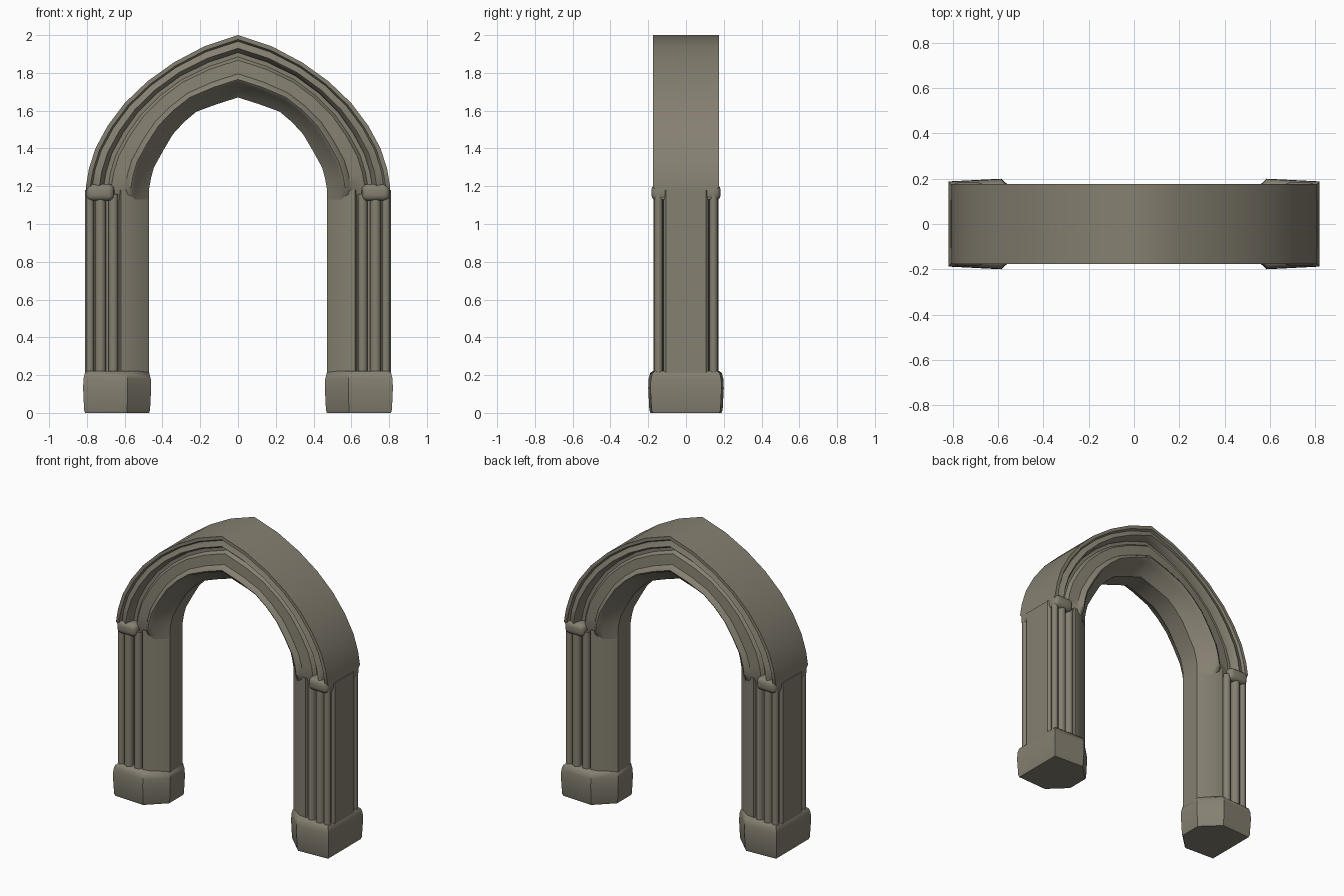
import bpy
import bmesh
from math import radians

old = bpy.data.objects.get("Cube")
if old:
    bpy.data.objects.remove(old, do_unlink=True)

stone = bpy.data.materials.new("weathered stone")
stone.use_nodes = True
COLOUR = (0.235, 0.215, 0.165, 1)
stone.diffuse_color = COLOUR
bsdf = stone.node_tree.nodes["Principled BSDF"]
bsdf.inputs["Base Color"].default_value = COLOUR
bsdf.inputs["Roughness"].default_value = 0.9


def finish(name, bm, mirror_y=False, bevel=0.0, angle=35):
    """Turn a bmesh into a smooth stone object mirrored to the other side."""
    bmesh.ops.recalc_face_normals(bm, faces=bm.faces)
    mesh = bpy.data.meshes.new(name)
    bm.to_mesh(mesh)
    bm.free()
    obj = bpy.data.objects.new(name, mesh)
    bpy.context.collection.objects.link(obj)
    mesh.materials.append(stone)
    bpy.ops.object.select_all(action="DESELECT")
    obj.select_set(True)
    bpy.context.view_layer.objects.active = obj
    bpy.ops.object.shade_smooth_by_angle(angle=radians(angle))
    if bevel:
        mod = obj.modifiers.new("Soft edges", "BEVEL")
        mod.width, mod.segments = bevel, 3
    mod = obj.modifiers.new("Mirror", "MIRROR")
    mod.use_axis = (True, mirror_y, False)
    return obj


def loft(rings, cap_end=True):
    """Skin a list of closed rings of points."""
    bm = bmesh.new()
    loops = [[bm.verts.new(p) for p in ring] for ring in rings]
    n = len(loops[0])
    for a, b in zip(loops, loops[1:]):
        for i in range(n):
            j = (i + 1) % n
            bm.faces.new((a[i], a[j], b[j], b[i]))
    bm.faces.new(loops[0])
    if cap_end:
        bm.faces.new(loops[-1])
    return bm


def both_sides(half):
    """Close a front half-section by reflecting it to the back."""
    return [(u, -v) for u, v in half] + [(u, v) for u, v in reversed(half)]


# Moulded arch: section runs from inner edge (0) to outer edge (1)
moulding = both_sides([
    (0, .07), (.22, .14), (.25, .165), (.29, .175), (.34, .165), (.38, .148),
    (.60, .142), (.65, .12), (.72, .12), (.745, .155), (.79, .175),
    (.85, .165), (.90, .16), (.93, .176), (1, .176)])
inner = [(.47, 1.13), (.47, 1.19), (.46, 1.245), (.445, 1.30), (.395, 1.39),
         (.345, 1.475), (.285, 1.54), (.22, 1.595), (.11, 1.635), (0, 1.67)]
outer = [(.80, 1.13), (.805, 1.2), (.79, 1.29), (.755, 1.4), (.69, 1.52),
         (.60, 1.64), (.48, 1.755), (.34, 1.855), (.18, 1.94), (0, 2)]
rings = []
for k, ((xi, zi), (xo, zo)) in enumerate(zip(inner, outer)):
    limit = .13 if k == 0 else 1
    rings.append([(xi + (xo - xi) * t, max(-limit, min(limit, y)),
                   zi + (zo - zi) * t) for t, y in moulding])
finish("pointed_arch", loft(rings, cap_end=False))

# Piers with chamfered inner corners and a recess for the shafts
pier = both_sides([(.47, .07), (.56, .14), (.62, .15), (.63, .125),
                   (.795, .12), (.81, .105)])
finish("piers", loft([[(x, y, z) for x, y in pier] for z in (.15, 1.18)]))

# Slim shafts standing in front of and behind each pier
for name, x, y, r in (("inner_shafts", .66, .138, .026),
                      ("middle_shafts", .728, .142, .029),
                      ("outer_shafts", .784, .146, .022)):
    bm = bmesh.new()
    bmesh.ops.create_cone(bm, cap_ends=True, segments=12, radius1=r, radius2=r,
                          depth=1.0)
    bmesh.ops.translate(bm, verts=bm.verts, vec=(x, -y, .66))
    finish(name, bm, mirror_y=True)

# Rounded capitals under the hood moulding
bm = bmesh.new()
bmesh.ops.create_cube(bm, size=1)
bmesh.ops.scale(bm, verts=bm.verts, vec=(.15, .11, .09))
bmesh.ops.bevel(bm, geom=bm.edges[:], offset=.032, segments=4, profile=.5,
                affect="EDGES")
bmesh.ops.translate(bm, verts=bm.verts, vec=(.73, -.128, 1.167))
finish("capitals", bm, mirror_y=True, angle=60)

# Heavy plinths with cut inner corners and softened tops
plan = both_sides([(.46, .08), (.585, .2), (.82, .188)])
levels = [(0, .94), (.015, .97), (.13, 1), (.18, .99), (.21, .95), (.222, .88)]
finish("plinths", loft([[(.645 + (x - .645) * s, y * s, z) for x, y in plan]
                        for z, s in levels]), angle=42)
